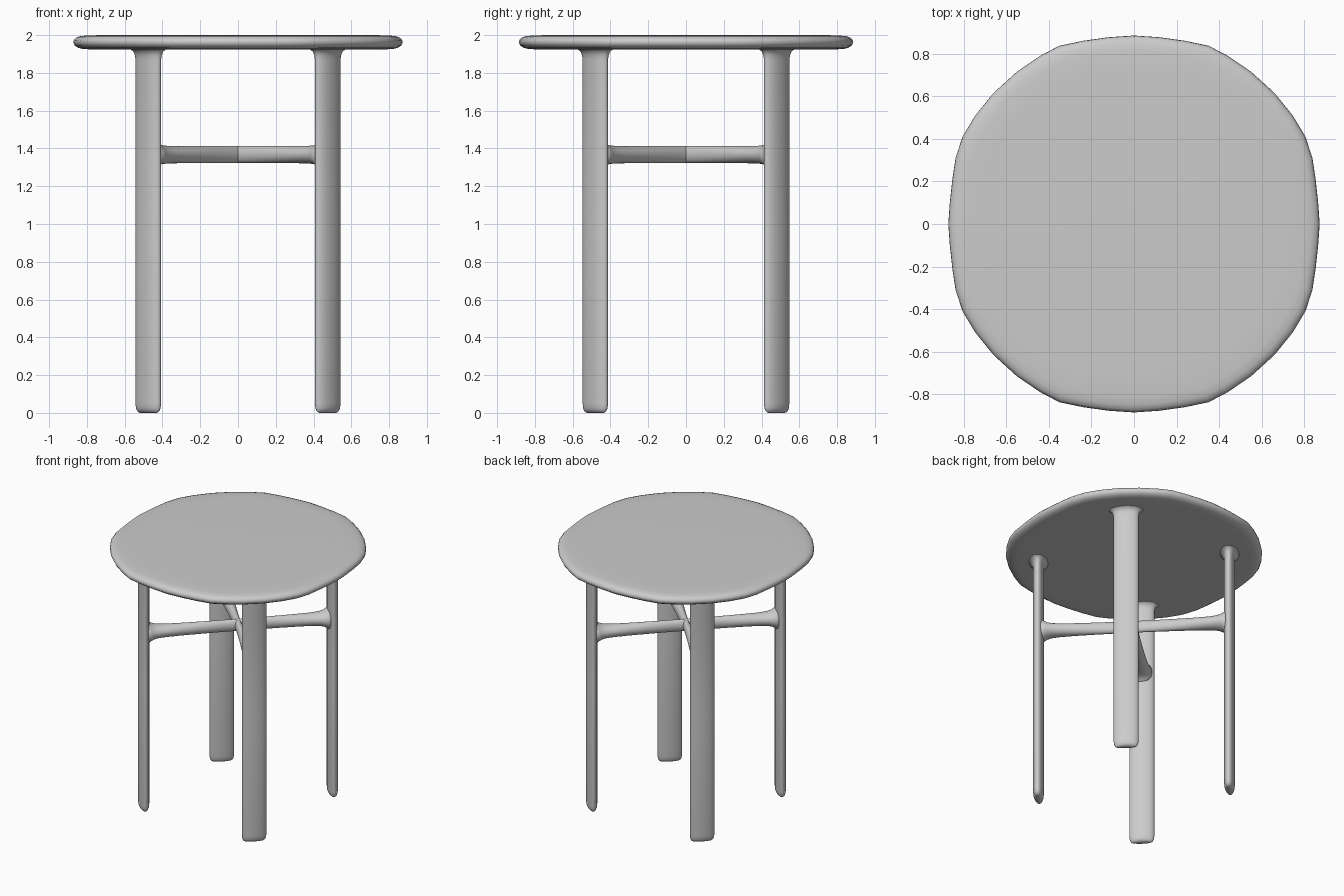
import bpy
import bmesh
from math import sin, cos, pi, atan2, hypot
from mathutils import Matrix

if "Cube" in bpy.data.objects:
    bpy.data.objects.remove(bpy.data.objects["Cube"])


def loft(name, rings, matrix=Matrix()):
    """Skin a list of equal-length closed rings, cap both ends."""
    bm = bmesh.new()
    loops = [[bm.verts.new(matrix @ Matrix.Translation(p).to_translation()) for p in r] for r in rings]
    n = len(loops[0])
    for a, b in zip(loops, loops[1:]):
        for i in range(n):
            j = (i + 1) % n
            bm.faces.new((a[i], a[j], b[j], b[i]))
    bm.faces.new(loops[0][::-1])
    bm.faces.new(loops[-1])
    bmesh.ops.recalc_face_normals(bm, faces=bm.faces)
    mesh = bpy.data.meshes.new(name)
    bm.to_mesh(mesh)
    bm.free()
    mesh.shade_smooth()
    ob = bpy.data.objects.new(name, mesh)
    bpy.context.collection.objects.link(ob)
    return ob


def ellipse(a, b, n=32):
    return [(a * cos(2 * pi * i / n), b * sin(2 * pi * i / n)) for i in range(n)]


# Table top: soft squarish outline with faint points on the axes
quarter = [(0.872, 0), (0.865, 0.1), (0.853, 0.21), (0.838, 0.31), (0.805, 0.41),
           (0.745, 0.51), (0.66, 0.615), (0.55, 0.715), (0.44, 0.79), (0.35, 0.837),
           (0.24, 0.86), (0.12, 0.877), (0, 0.885)]
half = quarter + [(-x, y) for x, y in quarter[-2::-1]]
outline = half + [(x, -y) for x, y in half[-2:0:-1]]
edge = [(0.15, 1.925), (0.08, 1.925), (0.05, 1.927), (0.025, 1.933), (0.008, 1.945),
        (0, 1.96), (0.003, 1.974), (0.014, 1.986), (0.035, 1.994), (0.07, 1.998), (0.15, 2.0)]
loft("table_top", [[(x * (1 - d / hypot(x, y)), y * (1 - d / hypot(x, y)), z)
                    for x, y in outline] for d, z in edge])

# Legs: flat oval posts, broad side facing the centre, flared under the top
LX, LY = 0.475, 0.48
R = hypot(LX, LY)
leg_profile = [(0, 0.027), (0.003, 0.018), (0.01, 0.009), (0.025, 0.003), (0.05, 0),
               (1.0, 0), (1.87, 0), (1.895, -0.004), (1.912, -0.012), (1.922, -0.024), (1.93, -0.04)]
leg_rings = [[(x, y, z) for x, y in ellipse(0.037 - d, 0.088 - d)] for z, d in leg_profile]
for side, sx in (("right", 1), ("left", -1)):
    for end, sy in (("front", -1), ("back", 1)):
        place = Matrix.Translation((sx * LX, sy * LY, 0)) @ Matrix.Rotation(atan2(sy * LY, sx * LX), 4, 'Z')
        loft(f"{end}_{side}_leg", leg_rings, place)

# Crossed stretchers: slim in the middle, widening into the legs
bar = [(0, 0.024, 0.045), (0.15, 0.028, 0.045), (0.3, 0.036, 0.045), (0.42, 0.045, 0.045),
       (0.52, 0.054, 0.046), (0.58, 0.062, 0.05), (0.61, 0.069, 0.057), (0.63, 0.076, 0.068),
       (0.645, 0.076, 0.082), (0.66, 0.07, 0.084)]
stations = [(-r, w, h) for r, w, h in bar[:0:-1]] + bar
bar_rings = [[(r, y, 1.367 + z) for y, z in ellipse(w, h)] for r, w, h in stations]
for name, s in (("stretcher_a", 1), ("stretcher_b", -1)):
    loft(name, bar_rings, Matrix.Rotation(s * atan2(LY, LX), 4, 'Z'))
